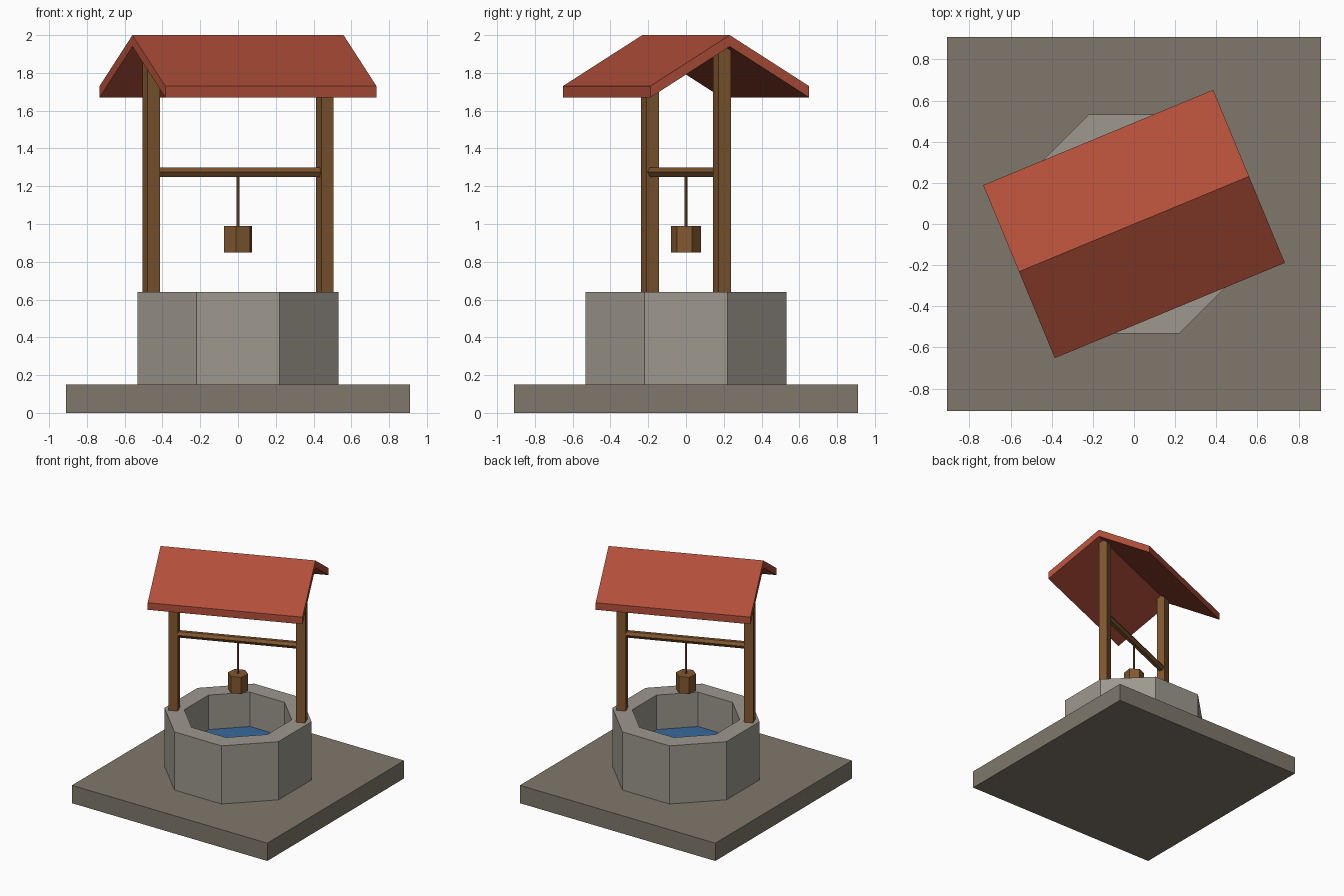
import bpy, bmesh
from math import pi, cos, sin, radians

if "Cube" in bpy.data.objects:
    bpy.data.objects.remove(bpy.data.objects["Cube"])

TURN = radians(22.5)  # the well is turned on its square slab


def material(name, srgb):
    m = bpy.data.materials.new(name)
    m.diffuse_color = [(c / 255) ** 2.2 for c in srgb] + [1]
    m.use_nodes = True
    m.node_tree.nodes["Principled BSDF"].inputs["Base Color"].default_value = m.diffuse_color
    return m


SLAB = material("slab_stone", (126, 119, 106))
STONE = material("wall_stone", (156, 151, 141))
WOOD = material("wood", (128, 88, 52))
ROPE = material("rope", (116, 82, 48))
TILE = material("roof_tile", (176, 80, 60))
WATER = material("water", (60, 105, 156))


def finish(name, bm, mat, turn=TURN):
    bmesh.ops.recalc_face_normals(bm, faces=bm.faces)
    me = bpy.data.meshes.new(name)
    bm.to_mesh(me)
    bm.free()
    me.materials.append(mat)
    ob = bpy.data.objects.new(name, me)
    ob.rotation_euler.z = turn
    bpy.context.collection.objects.link(ob)
    return ob


def box(name, lo, hi, mat, turn=TURN):
    bm = bmesh.new()
    bmesh.ops.create_cube(bm, size=1)
    for v in bm.verts:
        v.co = [a + (c + 0.5) * (b - a) for a, b, c in zip(lo, hi, v.co)]
    return finish(name, bm, mat, turn)


def extrude(name, profile, vec, mat):
    """Extrude a closed 3D outline along a vector."""
    bm = bmesh.new()
    face = bm.faces.new([bm.verts.new(p) for p in profile])
    top = bmesh.ops.extrude_face_region(bm, geom=[face], use_keep_orig=True)["geom"]
    bmesh.ops.translate(bm, vec=vec, verts=[g for g in top if isinstance(g, bmesh.types.BMVert)])
    return finish(name, bm, mat)


def prism(name, sides, r, z0, z1, mat):
    ring = [(r * cos(2 * pi * i / sides), r * sin(2 * pi * i / sides), z0) for i in range(sides)]
    return extrude(name, ring, (0, 0, z1 - z0), mat)


# ground slab
box("slab", (-0.91, -0.91, 0), (0.91, 0.91, 0.15), SLAB, 0)

# octagonal wall, a rectangular section swept round in eight steps
bm = bmesh.new()
section = [(0.575, 0.15), (0.575, 0.64), (0.42, 0.64), (0.42, 0.15)]
rings = [[bm.verts.new((r * cos(k * pi / 4), r * sin(k * pi / 4), z)) for r, z in section]
         for k in range(8)]
for k in range(8):
    a, b = rings[k], rings[(k + 1) % 8]
    for i in range(4):
        j = (i + 1) % 4
        bm.faces.new((a[i], b[i], b[j], a[j]))
finish("well_wall", bm, STONE)

# water
prism("water", 8, 0.42, 0.3, 0.35, WATER)

# posts
for side, x in (("left", -0.498), ("right", 0.498)):
    box(side + "_post", (x - 0.0355, -0.0355, 0.62), (x + 0.0355, 0.0355, 1.94), WOOD)

# hexagonal axle between the posts
hexagon = [(-0.49, 0.029 * cos(i * pi / 3), 1.275 + 0.029 * sin(i * pi / 3)) for i in range(6)]
extrude("axle", hexagon, (0.98, 0, 0), WOOD)

# rope and bucket
prism("rope", 6, 0.009, 0.98, 1.27, ROPE)
prism("bucket", 6, 0.08, 0.85, 0.99, WOOD)

# gabled roof
gable = [(-0.605, y, z) for y, z in
         ((-0.455, 1.67), (-0.455, 1.73), (0, 2.0), (0.455, 1.73), (0.455, 1.67), (0, 1.94))]
extrude("roof", gable, (1.21, 0, 0), TILE)
